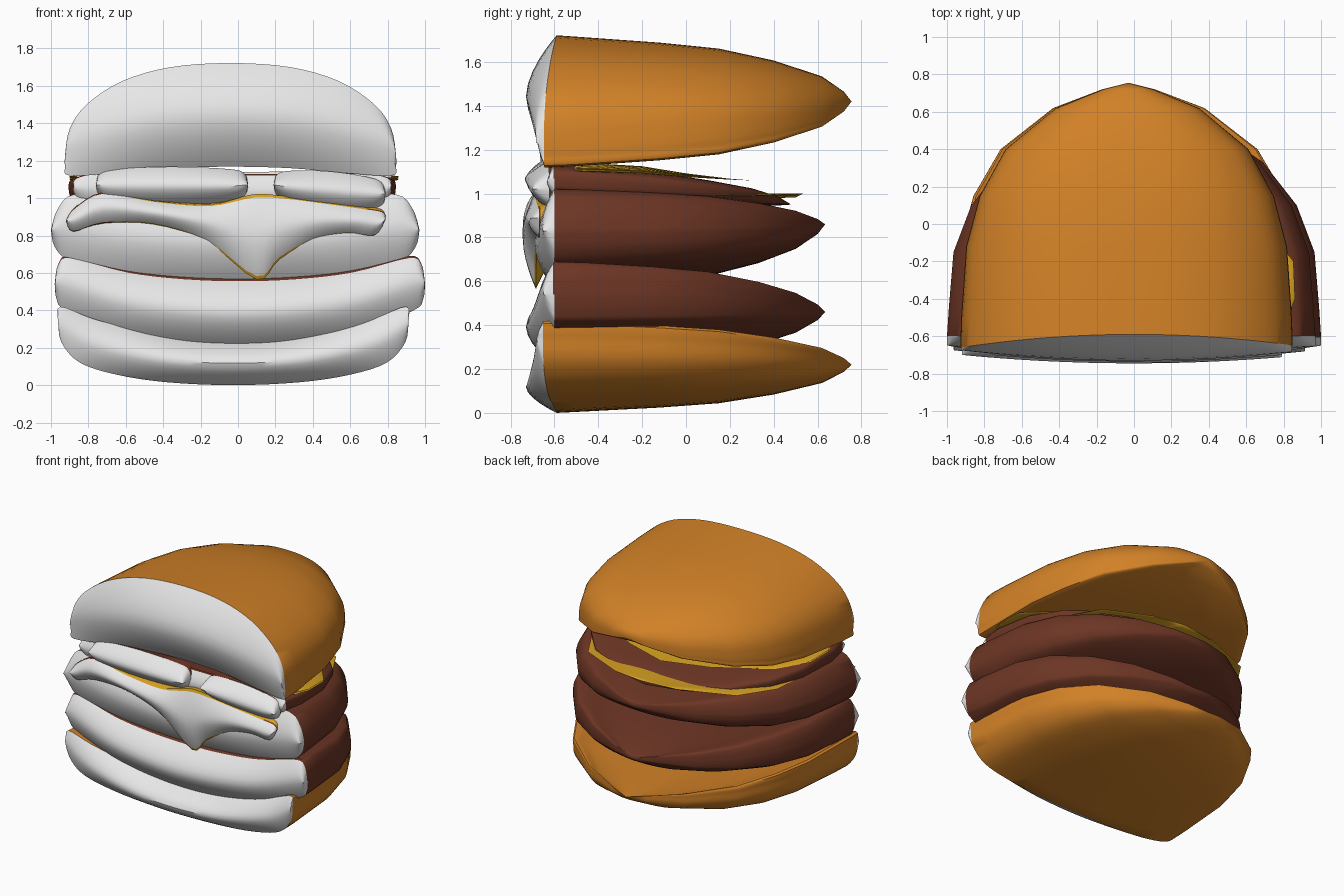
import bpy, bmesh, math

if "Cube" in bpy.data.objects:
    bpy.data.objects.remove(bpy.data.objects["Cube"])


def material(name, rgb):
    m = bpy.data.materials.new(name)
    m.diffuse_color = (*rgb, 1.0)
    m.use_nodes = True
    m.node_tree.nodes["Principled BSDF"].inputs["Base Color"].default_value = m.diffuse_color
    return m


WHITE = material("white", (0.8, 0.8, 0.8))
ORANGE = material("bun_orange", (0.64, 0.22, 0.02))
BROWN = material("meat_brown", (0.15, 0.036, 0.018))
YELLOW = material("cheese_yellow", (0.66, 0.35, 0.015))


def spline(pts, sub=4):
    """Smooth curve through the points."""
    out = []
    for i in range(len(pts) - 1):
        p0, p1 = pts[max(i - 1, 0)], pts[i]
        p2, p3 = pts[i + 1], pts[min(i + 2, len(pts) - 1)]
        for s in range(sub):
            t = s / sub
            out.append(tuple(0.5 * (2 * b + (c - a) * t + (2 * a - 5 * b + 4 * c - d) * t * t
                                    + (3 * b - a - 3 * c + d) * t ** 3)
                             for a, b, c, d in zip(p0, p1, p2, p3)))
    return out + [pts[-1]]


def mirrored(half, cx):
    """Half outline (end to centre) given as offsets from cx."""
    return [(cx + x, z) for x, z in half] + [(cx - x, z) for x, z in half[-2::-1]]


def layer(name, top, bottom, tip, stations, rim, front, colour, lip=None):
    """Loft: pillowed white cut face in front, body tapering to a rear tip.
    rim and front give y at the middle and at the ends of the cut face."""
    top, bottom = spline(top), spline(bottom)
    n = len(top)
    pairs = [(t, b) for t, b in zip(top, bottom)]
    half = max(abs(t[0]) for t in top)
    tx, tz = tip
    order = [(i, 0) for i in range(n)] + [(i, 1) for i in range(n - 2, 0, -1)]

    def at(limits, x):
        return limits[0] + (limits[1] - limits[0]) * (x / half) ** 2

    rings = []
    for k in (0.0, 0.2, 0.4, 0.6, 0.78, 0.92, 1.0):      # cut face, centre to rim
        ring = []
        for i, side in order:
            (x, z), (xo, zo) = pairs[i][side], pairs[i][1 - side]
            mx, mz = (x + xo) / 2, (z + zo) / 2
            px, pz = mx + (x - mx) * k, mz + (z - mz) * k
            ry, fy = at(rim, px), at(front, px)
            ring.append((px, ry + (fy - ry) * (1 - k ** 1.7), pz))
        rings.append(ring)
    start = max(stations[0][0], -1)
    for y, sx, sz in stations:                            # body, rim to tip
        rings.append([(tx + (pairs[i][s][0] - tx) * sx, y,
                       tz + (pairs[i][s][1] - tz) * sz) for i, s in order])

    bm = bmesh.new()
    vs = [[bm.verts.new(p) for p in r] for r in rings]
    m = len(order)
    for r in range(len(vs) - 1):
        for j in range(m):
            j2 = (j + 1) % m
            f = bm.faces.new((vs[r][j], vs[r][j2], vs[r + 1][j2], vs[r + 1][j]))
            f.material_index = 0 if r < 6 else 1
            upper = j < n - 1
            if r == 5 and lip == "top" and upper:
                f.material_index = 1
            if r == 5 and lip == "all":
                f.material_index = 2 if abs(f.calc_center_median().x) > 0.68 else 1
    bmesh.ops.remove_doubles(bm, verts=bm.verts, dist=0.0005)
    bmesh.ops.dissolve_degenerate(bm, edges=bm.edges, dist=0.0002)
    bmesh.ops.recalc_face_normals(bm, faces=bm.faces)
    me = bpy.data.meshes.new(name)
    bm.to_mesh(me)
    bm.free()
    ob = bpy.data.objects.new(name, me)
    bpy.context.collection.objects.link(ob)
    for mat in (WHITE, colour, BROWN):
        me.materials.append(mat)
    bpy.ops.object.select_all(action='DESELECT')
    ob.select_set(True)
    bpy.context.view_layer.objects.active = ob
    bpy.ops.object.shade_smooth_by_angle(angle=math.radians(40))
    return ob


BUN = [(-0.5, 0.995, 0.98), (-0.12, 0.965, 0.89), (0.15, 0.885, 0.8), (0.4, 0.73, 0.62),
       (0.62, 0.43, 0.38), (0.72, 0.15, 0.15), (0.755, 0, 0)]
MEAT = [(-0.45, 0.99, 0.98), (-0.15, 0.965, 0.9), (0.1, 0.87, 0.8), (0.33, 0.69, 0.6),
        (0.5, 0.44, 0.38), (0.6, 0.17, 0.15), (0.635, 0, 0)]

# Buns
layer("bottom_bun",
      mirrored([(-0.935, 0.34), (-0.925, 0.42), (-0.75, 0.355), (-0.5, 0.29), (-0.25, 0.245), (0, 0.235)], -0.025),
      mirrored([(-0.935, 0.34), (-0.92, 0.23), (-0.82, 0.12), (-0.62, 0.055), (-0.35, 0.015), (0, 0)], -0.025),
      (-0.03, 0.22), BUN, (-0.59, -0.66), (-0.73, -0.675), ORANGE)
layer("top_bun",
      mirrored([(-0.885, 1.23), (-0.86, 1.37), (-0.77, 1.5), (-0.58, 1.625), (-0.32, 1.7), (0, 1.722)], -0.04),
      mirrored([(-0.885, 1.23), (-0.885, 1.17), (-0.86, 1.12), (-0.6, 1.135), (-0.32, 1.16), (0, 1.168)], -0.04),
      (-0.03, 1.42), BUN, (-0.59, -0.66), (-0.73, -0.675), ORANGE)

# Meat patties
layer("lower_patty",
      mirrored([(-0.99, 0.54), (-0.97, 0.65), (-0.9, 0.69), (-0.6, 0.615), (-0.3, 0.58), (0, 0.57)], 0.01),
      mirrored([(-0.99, 0.54), (-0.98, 0.46), (-0.93, 0.4), (-0.65, 0.29), (-0.35, 0.235), (0, 0.212)], 0.01),
      (0, 0.46), MEAT, (-0.6, -0.6), (-0.73, -0.65), BROWN, "top")
layer("upper_patty",
      mirrored([(-0.985, 0.83), (-0.95, 0.94), (-0.86, 1.02), (-0.6, 1.0), (-0.3, 0.98), (0, 0.97)], -0.015),
      mirrored([(-0.985, 0.83), (-0.965, 0.74), (-0.88, 0.665), (-0.6, 0.605), (-0.3, 0.575), (0, 0.565)], -0.015),
      (0, 0.86), MEAT, (-0.6, -0.6), (-0.695, -0.65), BROWN)

# Draped cheese slice with a flat sheet running to the back
layer("cheese_slice",
      [(-0.92, 0.88), (-0.87, 0.95), (-0.72, 1.03), (-0.45, 0.985), (-0.15, 0.965), (0.08, 1.02),
       (0.25, 1.01), (0.45, 0.98), (0.65, 0.95), (0.77, 0.93), (0.79, 0.89)],
      [(-0.92, 0.88), (-0.88, 0.82), (-0.72, 0.865), (-0.45, 0.86), (-0.17, 0.77), (0.1, 0.565),
       (0.22, 0.67), (0.4, 0.775), (0.58, 0.81), (0.73, 0.8), (0.79, 0.89)],
      (0, 1.0), [(-0.6, 0.98, 0.6), (-0.5, 0.95, 0.06), (0.1, 0.9, 0.06), (0.35, 0.72, 0.05),
                 (0.5, 0.3, 0.04), (0.535, 0, 0)],
      (-0.685, -0.655), (-0.745, -0.7), YELLOW, "all")

# Topping layer under the top bun, with a second cheese sheet poking out
layer("topping_layer",
      mirrored([(-0.85, 1.07), (-0.83, 1.11), (-0.7, 1.135), (-0.35, 1.13), (0, 1.13)], -0.03),
      mirrored([(-0.85, 1.07), (-0.83, 1.0), (-0.7, 0.96), (-0.35, 0.94), (0, 0.93)], -0.03),
      (0, 0.95), [(-0.45, 1.03, 0.95), (-0.15, 1.0, 0.8), (0.1, 0.88, 0.6), (0.3, 0.66, 0.4),
                  (0.42, 0.35, 0.2), (0.48, 0, 0)],
      (-0.6, -0.6), (-0.645, -0.63), BROWN, "top")
layer("upper_cheese",
      mirrored([(-0.83, 1.11), (-0.8, 1.125), (-0.4, 1.14), (0, 1.14)], -0.02),
      mirrored([(-0.83, 1.11), (-0.8, 1.1), (-0.4, 1.1), (0, 1.1)], -0.02),
      (0, 1.06), [(-0.4, 1.05, 0.95), (-0.2, 1.04, 0.8), (0.0, 0.85, 0.4), (0.2, 0.4, 0.1), (0.3, 0, 0)],
      (-0.5, -0.5), (-0.52, -0.51), YELLOW)

# Two plump slices at the cut face
for name, x0, x1, tilt in (("left_slice", -0.76, 0.055, 0.0), ("right_slice", 0.19, 0.79, -0.05)):
    w, c = (x1 - x0) / 2, (x0 + x1) / 2
    rows = []
    for z1, z2, z3 in ((1.13, 1.155, 1.168), (1.01, 0.975, 0.962)):
        pts = [(x0, 1.07), (x0 + 0.02, z1), (x0 + 0.1, z2), (c, z3),
               (x1 - 0.1, z2), (x1 - 0.02, z1), (x1, 1.07)]
        rows.append([(x, z + tilt * (x - x0) / (x1 - x0)) for x, z in pts])
    layer(name, rows[0], rows[1], (c, 1.05), [(-0.5, 0.95, 0.8), (-0.35, 0.7, 0.4), (-0.3, 0, 0)],
          (-0.635, -0.625), (-0.735, -0.7), BROWN)
